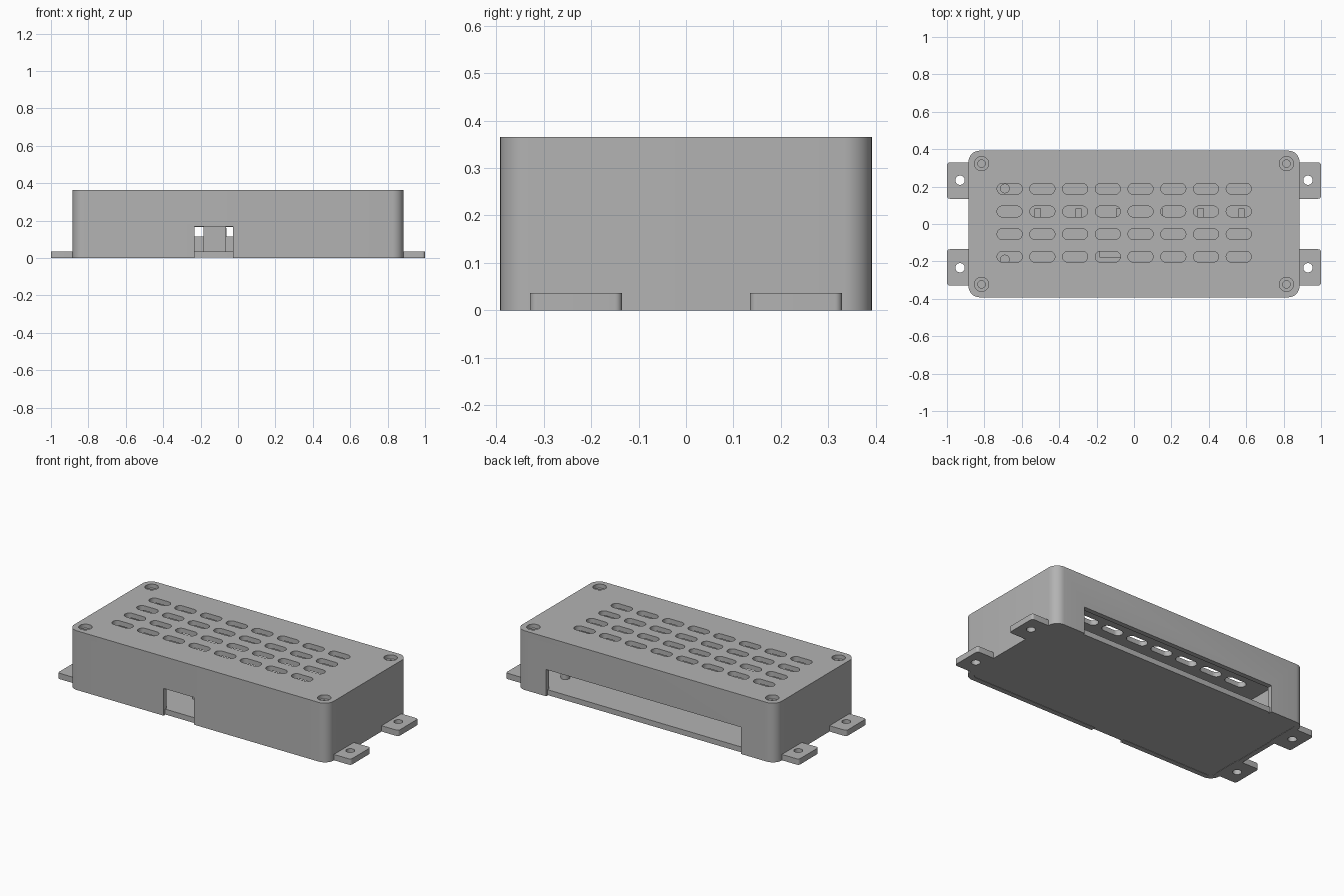
import bpy
import bmesh
from math import cos, sin, pi, radians

cube = bpy.data.objects.get("Cube")
if cube:
    bpy.data.objects.remove(cube, do_unlink=True)

grey = bpy.data.materials.new("plain grey")
grey.use_nodes = True
colour = (0.45, 0.45, 0.45, 1)
grey.diffuse_color = colour
grey.node_tree.nodes["Principled BSDF"].inputs["Base Color"].default_value = colour

H, WALL, FLOOR = 0.365, 0.03, 0.035
HX, HY = 0.885, 0.392


def outline(cx, cy, hx, hy, r, steps):
    """Rounded rectangle; with r equal to hy it becomes a slot, or a circle."""
    pts = []
    for i, (sx, sy) in enumerate([(1, 1), (-1, 1), (-1, -1), (1, -1)]):
        for k in range(steps + 1):
            a = (i + k / steps) * pi / 2
            p = (cx + sx * (hx - r) + r * cos(a), cy + sy * (hy - r) + r * sin(a))
            if not pts or abs(p[0] - pts[-1][0]) + abs(p[1] - pts[-1][1]) > 1e-5:
                pts.append(p)
    if abs(pts[0][0] - pts[-1][0]) + abs(pts[0][1] - pts[-1][1]) < 1e-5:
        pts.pop()
    return pts


def prism(bm, pts, z0, z1):
    low = [bm.verts.new((x, y, z0)) for x, y in pts]
    high = [bm.verts.new((x, y, z1)) for x, y in pts]
    bm.faces.new(low[::-1])
    bm.faces.new(high)
    n = len(pts)
    for i in range(n):
        j = (i + 1) % n
        bm.faces.new((low[i], low[j], high[j], high[i]))


def solid(name, parts, helper=False):
    """Parts are (cx, cy, hx, hy, radius, z0, z1)."""
    bm = bmesh.new()
    for cx, cy, hx, hy, r, z0, z1 in parts:
        if r:
            pts = outline(cx, cy, hx, hy, r, 8)
        else:
            pts = [(cx + sx * hx, cy + sy * hy)
                   for sx, sy in [(1, 1), (-1, 1), (-1, -1), (1, -1)]]
        prism(bm, pts, z0, z1)
    mesh = bpy.data.meshes.new(name)
    bm.to_mesh(mesh)
    bm.free()
    obj = bpy.data.objects.new(name, mesh)
    bpy.context.collection.objects.link(obj)
    mesh.materials.append(grey)
    if helper:
        obj.hide_render = True
        obj.display_type = 'WIRE'
    return obj


def cut(obj, cutters):
    """Apply the boolean cuts, then shade with sharp edges kept."""
    for c in cutters:
        mod = obj.modifiers.new("cut", 'BOOLEAN')
        mod.operation, mod.solver, mod.object = 'DIFFERENCE', 'EXACT', c
    bpy.context.view_layer.update()
    graph = bpy.context.evaluated_depsgraph_get()
    mesh = bpy.data.meshes.new_from_object(obj.evaluated_get(graph))
    obj.modifiers.clear()
    obj.data = mesh
    smooth(obj)


def smooth(obj):
    bpy.ops.object.select_all(action='DESELECT')
    obj.select_set(True)
    bpy.context.view_layer.objects.active = obj
    bpy.ops.object.shade_smooth_by_angle(angle=radians(30))


def disc(x, y, r, z0, z1):
    return (x, y, r, r, r, z0, z1)


corners = [(sx, sy) for sx in (-1, 1) for sy in (-1, 1)]

# Cutters
cavity = solid("cavity_cutter", [(0, 0, HX - WALL, HY - WALL, 0.04, -0.1, H - WALL)], True)
vents = solid("vent_cutter", [(-0.665 + 0.175 * i, y, 0.067, 0.029, 0.0285, H - 0.1, H + 0.1)
                              for i in range(8) for y in (-0.175, -0.054, 0.067, 0.188)], True)
openings = solid("opening_cutter", [
    (-0.13, -HY, 0.103, 0.05, 0, -0.1, 0.168),
    (0.015, HY, 0.665, 0.05, 0, -0.1, 0.165)], True)
bores = solid("bore_cutter", [disc(sx * 0.815, sy * 0.323, 0.038, H - 0.025, H + 0.1)
                              for sx, sy in corners], True)
screws = solid("screw_hole_cutter", [disc(sx * 0.815, sy * 0.323, 0.02, 0.1, H + 0.2)
                                     for sx, sy in corners], True)

# Hollow cover with vents, a front notch and a long back opening
cover = solid("cover", [(0, 0, HX, HY, 0.06, 0, H)])
cut(cover, [cavity, vents, openings, bores, screws])

# Screw pillars inside the corners
pillars = solid("screw_pillars", [disc(sx * 0.815, sy * 0.323, 0.046, FLOOR, H - 0.028)
                                  for sx, sy in corners])
cut(pillars, [screws])

# Base plate fitted inside the cover
base = solid("base_plate", [(0, 0, HX - WALL + 0.015, HY - WALL + 0.015, 0.04, 0.002, FLOOR)])
smooth(base)

# Mounting tabs with holes
for sx, sy in corners:
    side = ("right", "left")[sx > 0] + ("_front", "_back")[sy > 0]
    tab = solid(side + "_tab", [(sx * 0.925, sy * 0.232, 0.075, 0.097, 0.015, 0, FLOOR + 0.001)])
    hole = solid(side + "_tab_hole_cutter", [disc(sx * 0.93, sy * 0.234, 0.025, -0.1, 0.1)], True)
    cut(tab, [hole])

# Board pegs on the floor
pegs = solid("board_pegs", [disc(sx * 0.69, sy * 0.19, 0.026, FLOOR - 0.005, 0.12)
                            for sx, sy in corners])
smooth(pegs)

# Inner rib, dividers and bracket
solid("inner_rib", [(0.03, 0, 0.64, 0.012, 0, FLOOR - 0.005, 0.115)])
solid("dividers", [(-0.515 + 0.218 * i, 0.047, 0.017, 0.037, 0, FLOOR - 0.004, 0.16)
                   for i in range(6)])
solid("bracket", [(-0.125, -0.14, 0.06, 0.04, 0, FLOOR - 0.005, 0.2)])

# Remove the used cutters
for obj in list(bpy.data.objects):
    if obj.name.endswith("_cutter"):
        bpy.data.objects.remove(obj, do_unlink=True)
